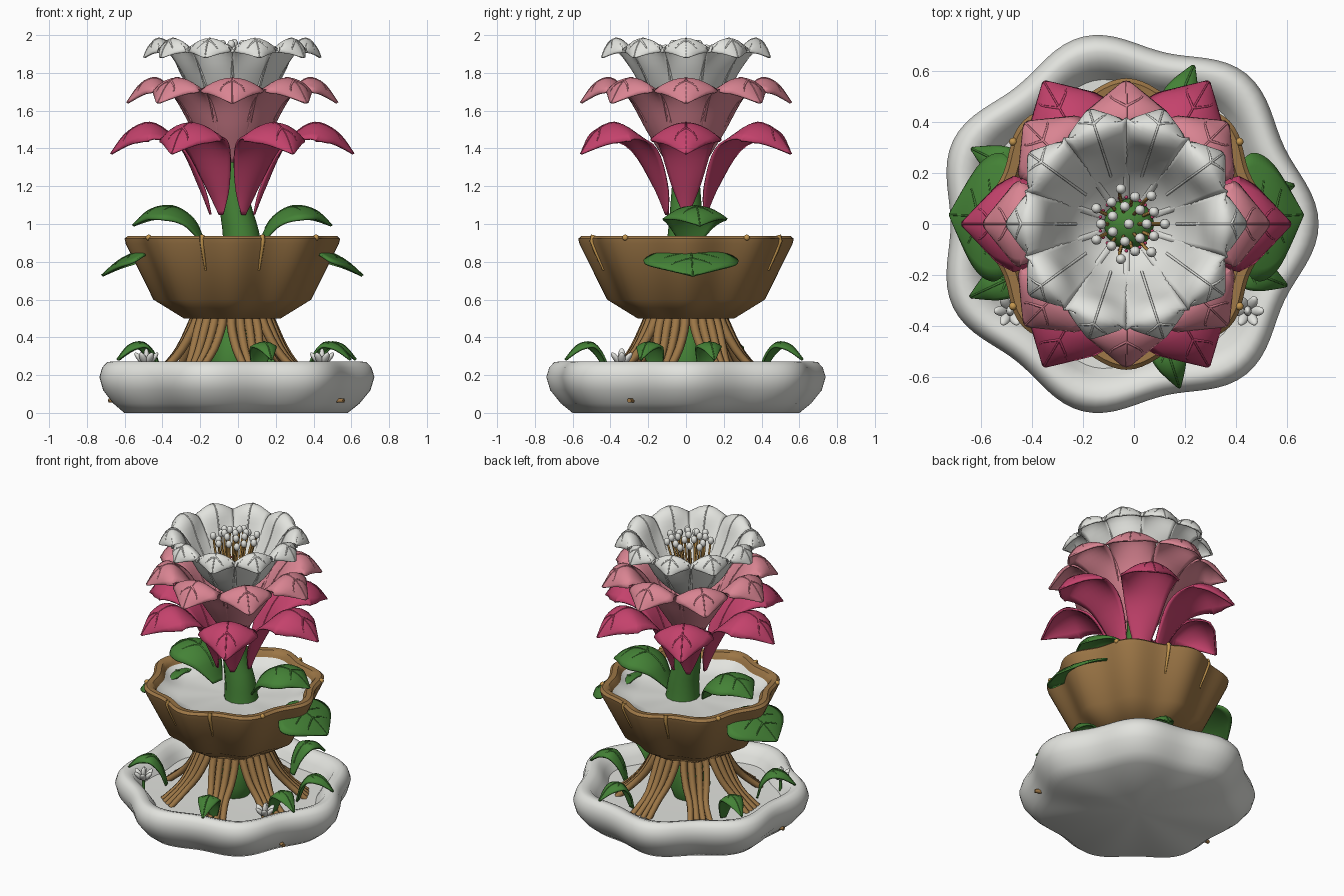
import bpy, bmesh, math
from mathutils import Vector, Matrix

cube = bpy.data.objects.get("Cube")
if cube:
    bpy.data.objects.remove(cube, do_unlink=True)

CX = -0.03  # shared axis of the dish, bowl and flower


def material(name, rgb):
    lin = [((c / 255 + 0.055) / 1.055) ** 2.4 for c in rgb] + [1]
    m = bpy.data.materials.new(name)
    m.use_nodes = True
    m.diffuse_color = lin
    m.node_tree.nodes["Principled BSDF"].inputs["Base Color"].default_value = lin
    return m


white = material("warm white", (226, 227, 222))
green = material("leaf green", (68, 130, 54))
brown = material("wood brown", (156, 118, 70))
gold = material("gold", (196, 150, 78))
crimson = material("crimson", (196, 66, 108))
pink = material("soft pink", (217, 132, 146))


def mesh_object(name, bm, mat, sharp=45):
    bmesh.ops.recalc_face_normals(bm, faces=bm.faces)
    me = bpy.data.meshes.new(name)
    bm.to_mesh(me)
    bm.free()
    me.materials.append(mat)
    ob = bpy.data.objects.new(name, me)
    bpy.context.collection.objects.link(ob)
    bpy.ops.object.select_all(action='DESELECT')
    ob.select_set(True)
    bpy.context.view_layer.objects.active = ob
    bpy.ops.object.shade_smooth_by_angle(angle=math.radians(sharp))
    return ob


def spline_at(pts, u):
    """Catmull-Rom point at u in 0..1."""
    n = len(pts)
    s = min(max(u, 0), 1) * (n - 1)
    i = min(int(s), n - 2)
    f = s - i
    a, b, c, d = (Vector(pts[min(max(k, 0), n - 1)]) for k in range(i - 1, i + 3))
    return 0.5 * (2 * b + (c - a) * f + (2 * a - 5 * b + 4 * c - d) * f ** 2
                  + (3 * b - a - 3 * c + d) * f ** 3)


def polar(r, angle, z):
    return Vector((CX + r * math.cos(angle), r * math.sin(angle), z))


def lathe(name, profile, lobes, amp, mat, seg=112):
    """Revolved profile with a scalloped outline; r = 0 ends become poles."""
    bm = bmesh.new()
    rings = []
    for r, z in profile:
        if r == 0:
            rings.append([bm.verts.new((CX, 0, z))] * seg)
        else:
            angs = [math.tau * k / seg for k in range(seg)]
            rings.append([bm.verts.new(polar(r * (1 + amp * math.cos(lobes * t)), t, z)) for t in angs])
    for lo, hi in zip(rings, rings[1:]):
        for k in range(seg):
            j = (k + 1) % seg
            bm.faces.new(list(dict.fromkeys((lo[k], lo[j], hi[j], hi[k]))))
    return mesh_object(name, bm, mat)


def tubes(name, paths, radius, mat, taper=1.0):
    cu = bpy.data.curves.new(name, 'CURVE')
    cu.dimensions = '3D'
    cu.bevel_depth = radius
    cu.bevel_resolution = 1
    cu.use_fill_caps = True
    for path in paths:
        sp = cu.splines.new('POLY')
        sp.points.add(len(path) - 1)
        for k, (pt, co) in enumerate(zip(sp.points, path)):
            pt.co = (*co, 1)
            pt.radius = 1 + (taper - 1) * k / (len(path) - 1)
    cu.materials.append(mat)
    ob = bpy.data.objects.new(name, cu)
    bpy.context.collection.objects.link(ob)
    return ob


def blobs(name, matrices, mat):
    bm = bmesh.new()
    for m in matrices:
        bmesh.ops.create_uvsphere(bm, u_segments=12, v_segments=8, radius=1, matrix=m)
    return mesh_object(name, bm, mat, 80)


def blade_point(path, u, t, angle, lift=0.0):
    """Point on a petal: u along it, t across it, lift above its upper side."""
    r, z, w, arch = spline_at(path, u)
    d = spline_at(path, u + 0.02) - spline_at(path, u - 0.02)
    n = Vector((-d[1], d[0])).normalized() * (arch * t * t + lift)
    x, y = r + n.x, w * t
    c, s = math.cos(angle), math.sin(angle)
    return Vector((CX + x * c - y * s, x * s + y * c, z + n.y))


def blades(name, path, degrees, mat, veins):
    """A set of petals or leaves with raised midribs and side veins."""
    nu, nv = 24, 10
    bm = bmesh.new()
    lines = []
    for deg in degrees:
        a = math.radians(deg)
        g = [[bm.verts.new(blade_point(path, i / nu, 2 * j / nv - 1, a)) for j in range(nv + 1)]
             for i in range(nu + 1)]
        for i in range(nu):
            for j in range(nv):
                bm.faces.new((g[i][j], g[i + 1][j], g[i + 1][j + 1], g[i][j + 1]))
        lines.append([blade_point(path, i / nu, 0, a, 0.005) for i in range(4, nu + 1)])
        for v in veins:
            for side in (-1, 1):
                lines.append([blade_point(path, v + 0.03 * k, side * 0.15 * k, a, 0.004)
                              for k in range(5)])
    ob = mesh_object(name, bm, mat, 60)
    mod = ob.modifiers.new("thickness", 'SOLIDIFY')
    mod.thickness = 0.012
    mod.offset = 0
    tubes(name + "_veins", lines, 0.006, mat, 0.6)


# Scalloped dish
lathe("dish", [(0, 0), (.585, 0), (.645, .05), (.70, .12), (.72, .19), (.705, .24), (.68, .268),
               (.655, .272), (.615, .26), (.58, .215), (.55, .17), (0, .16)], 7, .045, white)
for deg in (-27, 188):
    a = math.radians(deg)
    tubes("drain_plug", [[polar(.6, a, .065), polar(.662, a, .065)]], .013, brown)

# Root bundles and the stem inside them
roots = []
for b in range(7):
    for j in (-1.5, -.5, .5, 1.5):
        a = math.radians(262 + (b + .5) * 360 / 7 + j * 12.5)
        end = a - math.radians(j * 7)
        ctrl = [polar(.19, a, .53), polar(.225, a, .45), polar(.28, (a + end) / 2, .34),
                polar(.35, end, .25), polar(.46, end, .16)]
        roots.append([spline_at(ctrl, k / 10) for k in range(11)])
tubes("roots", roots, .026, brown, .75)
lathe("root_stem", [(0, .15), (.10, .16), (.13, .24), (.10, .38), (.05, .52), (0, .53)], 1, 0, green, 24)

# Scalloped bowl with its white lining
lathe("bowl", [(0, .5), (.245, .5), (.40, .6), (.54, .895), (.546, .922), (.53, .937), (.495, .934),
               (.475, .91), (.465, .88), (.42, .81), (0, .78)], 8, .045, brown)
lathe("bowl_filling", [(0, .835), (.34, .835), (.43, .86), (.476, .9)], 8, .045, white)

# Drips on the front and back of the bowl, beads at the sides
drips, beads = [], []
for mid in (90, 270):
    for off in (-54, -18, 18, 54):
        a = math.radians(mid + off)
        swell = 1 + .045 * math.cos(8 * a)
        if abs(off) < 20:
            drips.append([polar(r * swell, a, z) for r, z in
                          ((.535, .94), (.544, .91), (.525, .86), (.502, .81), (.476, .755))])
        else:
            beads.append(Matrix.Translation(polar(.54 * swell, a, .928)) @ Matrix.Scale(.016, 4))
tubes("bowl_drips", drips, .014, gold, .4)
blobs("bowl_beads", beads, gold)

# Leaves
blades("dish_leaf", [(.43, .18, .02, 0), (.46, .29, .05, -.01), (.52, .365, .068, -.02),
                     (.60, .355, .05, -.02), (.67, .28, .004, 0)],
       (13, 67, 154, 205, 288, 339), green, (.5,))
blades("bowl_side_leaf", [(.40, .87, .06, -.01), (.46, .865, .20, -.03), (.53, .84, .25, -.045),
                          (.61, .795, .19, -.03), (.69, .725, .004, 0)], (3, 177), green, (.45, .65))
blades("stem_leaf", [(.14, .88, .04, 0), (.21, 1.02, .13, -.04), (.32, 1.09, .17, -.07),
                     (.44, 1.07, .14, -.05), (.53, .99, .004, 0)], (8, 172), green, (.45, .65))

# Stem
stem = [(.025, 0, .82), (.015, 0, .95), (-.015, 0, 1.1), (CX, 0, 1.3), (CX, 0, 1.65)]
tubes("stem", [[spline_at(stem, k / 12) for k in range(13)]], .11, green, .5).data.bevel_resolution = 4

# Three petal tiers
blades("lower_petal", [(.115, 1.05, .012, 0), (.175, 1.2, .075, .02), (.275, 1.41, .14, .0),
                       (.42, 1.53, .185, -.09), (.55, 1.485, .145, -.07), (.64, 1.37, .005, 0)],
       range(0, 360, 60), crimson, (.75,))
blades("middle_petal", [(.10, 1.33, .05, .01), (.20, 1.49, .09, .02), (.295, 1.66, .125, .01),
                        (.39, 1.765, .16, -.06), (.48, 1.74, .15, -.06), (.555, 1.64, .01, 0)],
       range(0, 360, 45), pink, (.75,))
blades("upper_petal", [(.09, 1.58, .04, .01), (.20, 1.68, .075, .01), (.28, 1.82, .095, .01),
                       (.33, 1.94, .115, -.03), (.39, 1.978, .132, -.07), (.44, 1.935, .10, -.05),
                       (.465, 1.88, .01, 0)],
       range(0, 360, 36), white, (.72,))

# Flower centre with stamens
blobs("flower_centre", [Matrix.Translation((CX + .01, 0, 1.68)) @ Matrix.Diagonal((.1, .1, .07, 1))], green)
filaments, anthers, flecks = [], [], []
for count, r, z in ((14, .125, 1.925), (7, .07, 1.95), (1, 0, 1.955)):
    for k in range(count):
        a = math.tau * k / count
        rr = r + (.016 * (-1) ** k if count > 7 else 0)
        top = polar(rr, a, z) + Vector((.01, 0, 0))
        filaments.append([polar(rr * .6, a, 1.68), polar(rr * .85, a, 1.82), top])
        anthers.append(Matrix.Translation(top) @ Matrix.Diagonal((.02, .02, .025, 1)))
for k in range(24):
    flecks.append(Matrix.Translation(polar(.105, math.tau * k / 24, 1.74)) @ Matrix.Scale(.007, 4))
tubes("filaments", filaments, .007, gold)
blobs("anthers", anthers, white)
blobs("centre_flecks", flecks, crimson)

# Two small blossoms in the dish
for side in (-1, 1):
    spot = Matrix.Translation((-.02 + side * .465, -.34, .25))
    petals = []
    for k in range(7):
        tilt = 0 if k == 6 else math.radians(42)
        petals.append(spot @ Matrix.Rotation(math.tau * k / 6, 4, 'Z') @ Matrix.Rotation(tilt, 4, 'Y')
                      @ Matrix.Translation((0, 0, .05)) @ Matrix.Diagonal((.015, .02, .042, 1)))
    blobs("small_blossom", petals, white)
    tubes("small_blossom_stem", [[spot.translation - Vector((0, 0, .07)), spot.translation]], .01, green)
